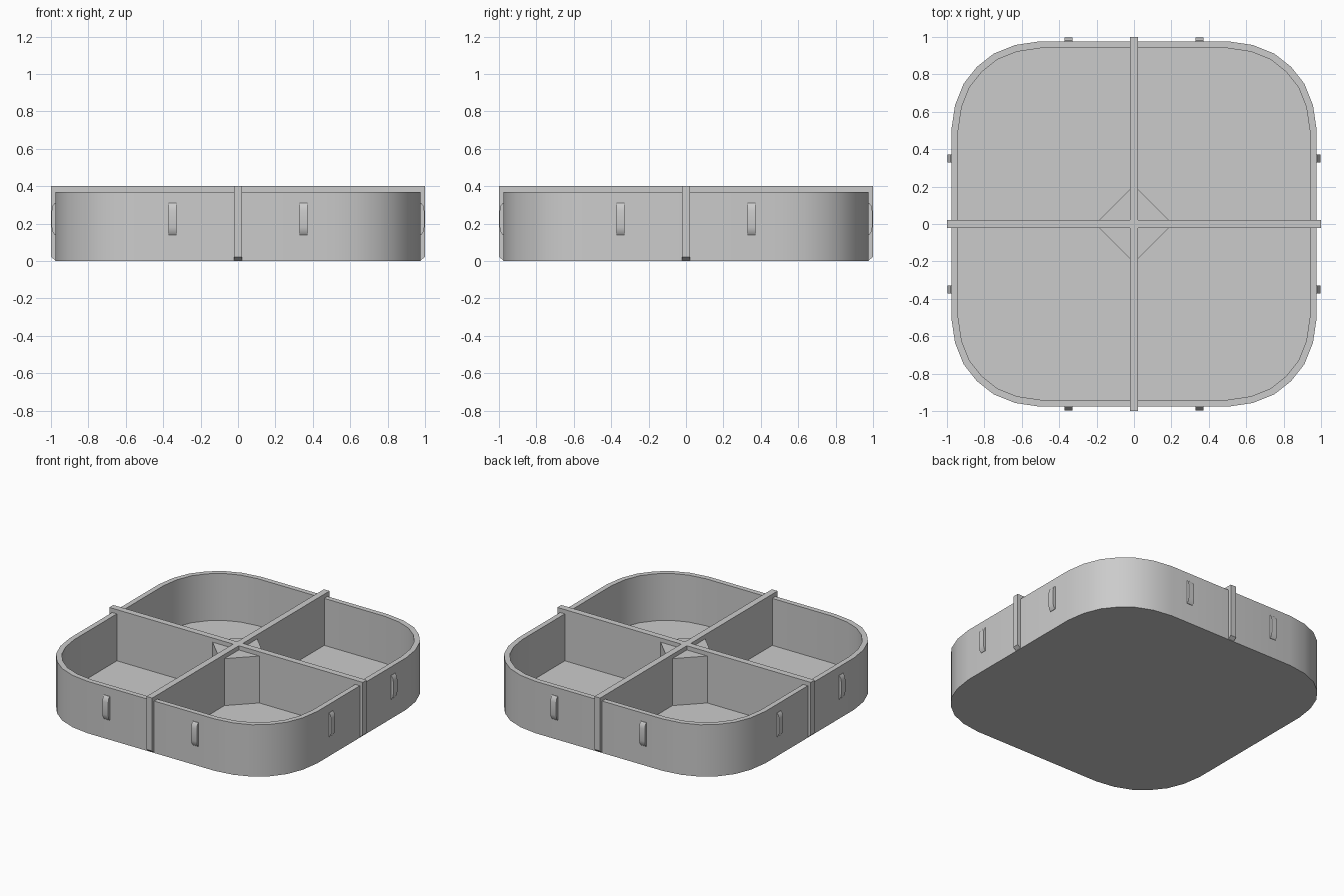
import bpy, bmesh
from math import pi
from mathutils import Matrix, Vector

if "Cube" in bpy.data.objects:
    bpy.data.objects.remove(bpy.data.objects["Cube"])

HALF, WALL, FLOOR, RIM, TOP = 0.977, 0.037, 0.035, 0.37, 0.4
BAR = 0.0225


def make_object(name, bm, smooth=True):
    bmesh.ops.recalc_face_normals(bm, faces=bm.faces[:])
    mesh = bpy.data.meshes.new(name)
    bm.to_mesh(mesh)
    bm.free()
    obj = bpy.data.objects.new(name, mesh)
    bpy.context.collection.objects.link(obj)
    if smooth:
        bpy.ops.object.select_all(action='DESELECT')
        obj.select_set(True)
        bpy.context.view_layer.objects.active = obj
        bpy.ops.object.shade_smooth_by_angle(angle=pi / 6)
    return obj


def outline(inset):
    # one slightly squarish corner, turned four times
    k = (HALF - inset - 0.5) / (HALF - 0.5)
    quarter = [(HALF, 0.5), (0.957, 0.635), (0.911, 0.75), (0.84, 0.84),
               (0.75, 0.911), (0.635, 0.957), (0.5, HALF)]
    pts = []
    for turn in range(4):
        rot = Matrix.Rotation(turn * pi / 2, 2)
        pts += [rot @ Vector((0.5 + (x - 0.5) * k, 0.5 + (y - 0.5) * k)) for x, y in quarter]
    return pts


def prism(name, profile, width, angle=0, shift=0, smooth=True):
    # (radial, z) profile extruded sideways, then turned about z
    bm = bmesh.new()
    place = Matrix.Rotation(angle, 4, 'Z')
    sides = [[bm.verts.new(place @ Vector((r, shift + s * width / 2, z))) for r, z in profile]
             for s in (-1, 1)]
    for side in sides:
        bm.faces.new(side)
    n = len(profile)
    for i in range(n):
        j = (i + 1) % n
        bm.faces.new((sides[0][i], sides[0][j], sides[1][j], sides[1][i]))
    return make_object(name, bm, smooth)


# Tray shell: base, outer wall, rim, inner wall, floor
bm = bmesh.new()
rings = [[bm.verts.new((p.x, p.y, z)) for p in outline(inset)]
         for inset, z in ((0, 0), (0, RIM), (WALL, RIM), (WALL, FLOOR))]
for a, b in zip(rings, rings[1:]):
    for i in range(len(a)):
        j = (i + 1) % len(a)
        bm.faces.new((a[i], a[j], b[j], b[i]))
bm.faces.new(rings[0])
bm.faces.new(rings[-1])
make_object("tray_shell", bm)

# Crossed dividers, chamfered at the lower outer ends
bar = [(-0.977, 0.004), (0.977, 0.004), (1, 0.022), (1, TOP), (-1, TOP), (-1, 0.022)]
prism("divider_x", bar, 2 * BAR, smooth=False)
prism("divider_y", bar, 2 * BAR, pi / 2, smooth=False)

# Diamond core that cuts off the inner corner of each compartment
bm = bmesh.new()
bmesh.ops.create_cone(bm, cap_ends=True, segments=4, radius1=0.207, radius2=0.207,
                      depth=RIM - 0.01,
                      matrix=Matrix.Translation((0, 0, (RIM + 0.01) / 2)))
make_object("centre_core", bm, False)

# Small rounded ribs, two on each side
rib = [(0.96, 0.14), (0.98, 0.14), (0.991, 0.155), (0.996, 0.18), (0.996, 0.27),
       (0.991, 0.295), (0.98, 0.31), (0.96, 0.31)]
for turn in range(4):
    for s in (-1, 1):
        prism(f"side_rib_{turn}_{'a' if s < 0 else 'b'}", rib, 0.045, turn * pi / 2, s * 0.35)
